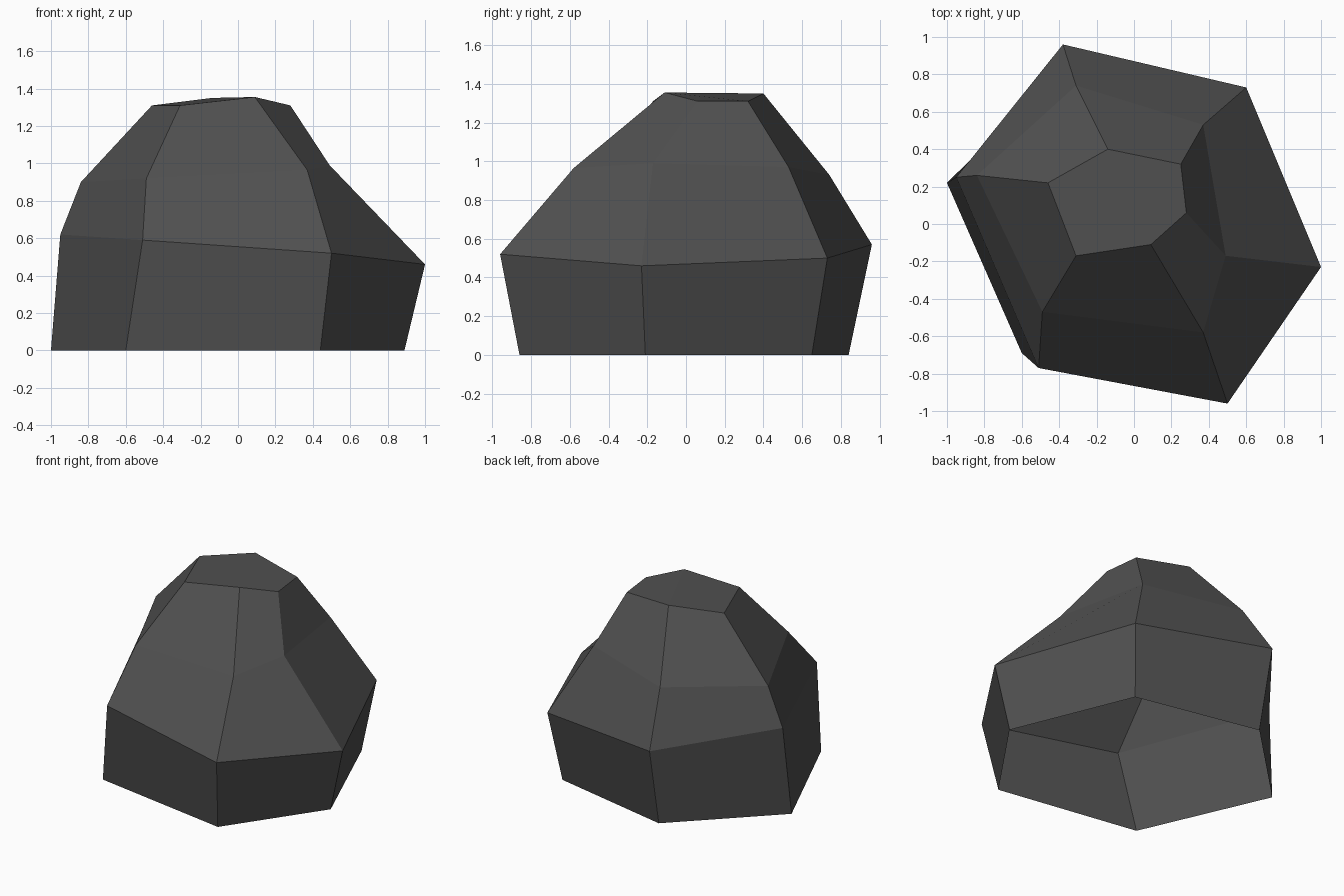
import bpy, bmesh

if "Cube" in bpy.data.objects:
    bpy.data.objects.remove(bpy.data.objects["Cube"])

# Dark stone material
stone = bpy.data.materials.new("dark grey stone")
stone.diffuse_color = (0.08, 0.08, 0.08, 1)
stone.use_nodes = True
stone.node_tree.nodes["Principled BSDF"].inputs["Base Color"].default_value = stone.diffuse_color

# Six-sided rings from the ground up (x, y, z), counter-clockwise from the right corner
RINGS = [
    [(.89, -.21, 0), (.535, .65, 0), (-.37, .84, 0),
     (-1, .22, 0), (-.60, -.69, 0), (.44, -.86, 0)],               # ground edge
    [(1, -.23, .46), (.60, .73, .50), (-.38, .96, .57),
     (-.95, .25, .62), (-.51, -.77, .59), (.50, -.96, .52)],       # shoulder
    [(.49, -.17, .99), (.37, .53, .97), (-.31, .74, .93),
     (-.84, .26, .90), (-.49, -.47, .92), (.37, -.58, .965)],      # upper slope
    [(.28, .06, 1.31), (.25, .32, 1.31), (-.14, .40, 1.35),
     (-.46, .22, 1.31), (-.31, -.17, 1.31), (.09, -.11, 1.355)],   # summit edge
]

# Boulder: bands between rings, capped on top and open underneath
bm = bmesh.new()
rings = [[bm.verts.new(p) for p in ring] for ring in RINGS]
for low, high in zip(rings, rings[1:]):
    for i in range(6):
        j = (i + 1) % 6
        bm.faces.new((low[i], low[j], high[j], high[i]))
top = rings[-1]
bm.faces.new(top[2:])                       # summit, split along its high ridge
bm.faces.new((top[5], top[0], top[1], top[2]))

mesh = bpy.data.meshes.new("boulder")
bm.to_mesh(mesh)
bm.free()
mesh.materials.append(stone)
boulder = bpy.data.objects.new("boulder", mesh)
bpy.context.collection.objects.link(boulder)
